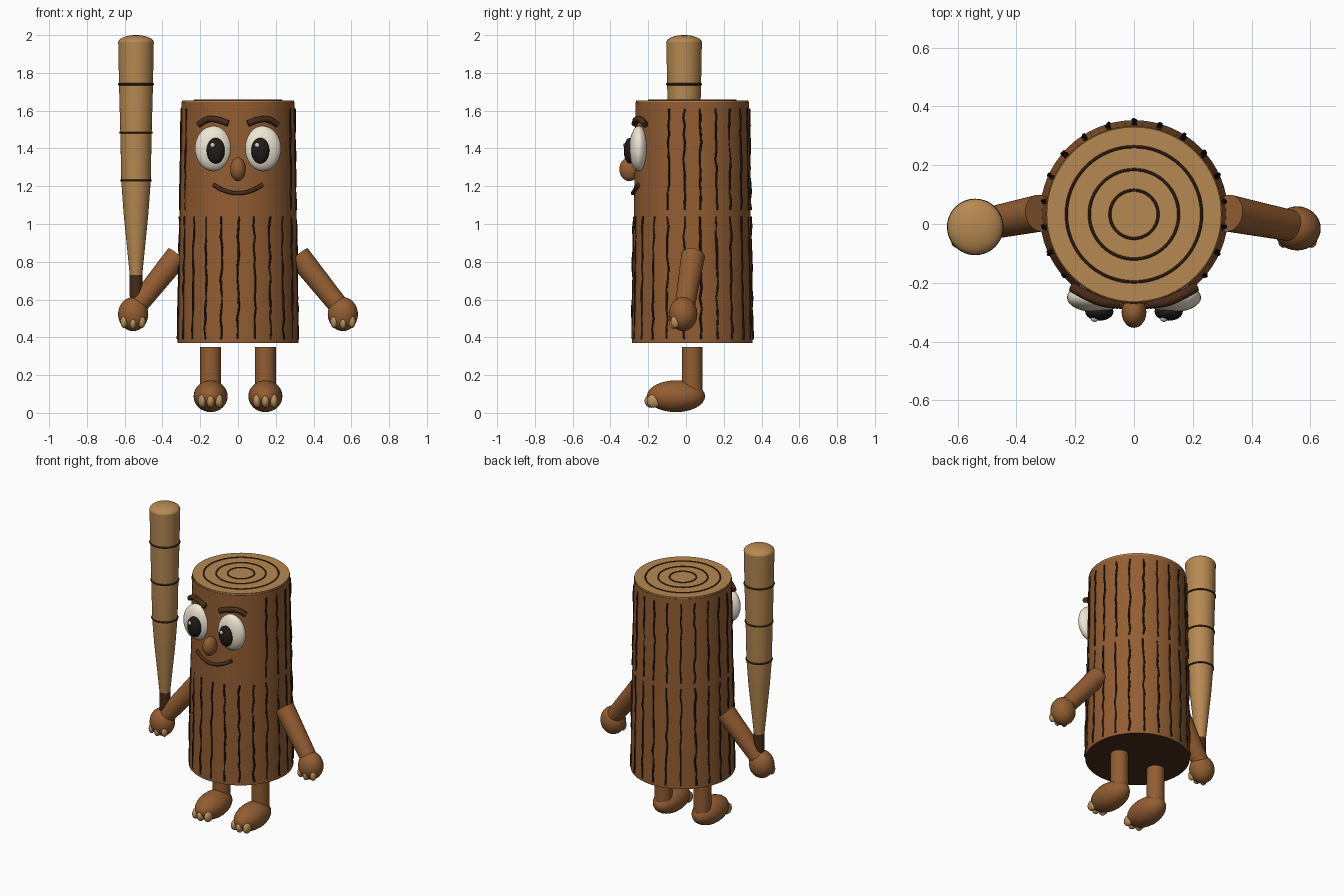
import bpy, math, random
from mathutils import Vector

if "Cube" in bpy.data.objects:
    bpy.data.objects.remove(bpy.data.objects["Cube"])

random.seed(4)
CY = 0.033                       # trunk axis in y


def mat(name, r, g, b):
    m = bpy.data.materials.new(name)
    m.diffuse_color = (r, g, b, 1)
    m.use_nodes = True
    m.node_tree.nodes["Principled BSDF"].inputs["Base Color"].default_value = m.diffuse_color
    return m


BARK = mat("bark", 0.29, 0.11, 0.032)
DARK = mat("dark_bark", 0.065, 0.024, 0.01)
CRACK = mat("crack", 0.025, 0.012, 0.007)
WOOD = mat("cut_wood", 0.47, 0.25, 0.085)
CLAW = mat("claw", 0.50, 0.28, 0.11)
WHITE = mat("eye_white", 0.85, 0.78, 0.65)
BLACK = mat("pupil_black", 0.015, 0.011, 0.009)
GLINT = mat("glint_white", 0.95, 0.95, 0.95)


def finish(name, m, smooth=True):
    o = bpy.context.object
    o.name = name
    o.data.materials.append(m)
    if smooth:
        bpy.ops.object.shade_smooth_by_angle(angle=math.radians(40))
    return o


def ball(name, loc, size, m, seg=32):
    bpy.ops.mesh.primitive_uv_sphere_add(segments=seg, ring_count=seg // 2, location=loc)
    bpy.context.object.scale = size
    bpy.ops.object.transform_apply(location=False, rotation=False)
    return finish(name, m)


def limb(name, a, b, r1, r2, m, seg=32):
    a, b = Vector(a), Vector(b)
    d = b - a
    bpy.ops.mesh.primitive_cone_add(vertices=seg, radius1=r1, radius2=r2,
                                    depth=d.length, location=(a + b) / 2)
    bpy.context.object.rotation_euler = d.to_track_quat('Z', 'Y').to_euler()
    return finish(name, m)


def ring(name, loc, r, t, m):
    bpy.ops.mesh.primitive_torus_add(location=loc, major_radius=r, minor_radius=t,
                                     major_segments=64, minor_segments=8)
    return finish(name, m)


def tubes(name, paths, r, m, kind='POLY', res=1):
    cu = bpy.data.curves.new(name, 'CURVE')
    cu.dimensions = '3D'
    cu.bevel_depth, cu.bevel_resolution, cu.use_fill_caps = r, res, True
    for pts in paths:
        s = cu.splines.new(kind)
        if kind == 'BEZIER':
            s.bezier_points.add(len(pts) - 1)
            for bp, p in zip(s.bezier_points, pts):
                bp.co = p
                bp.handle_left_type = bp.handle_right_type = 'AUTO'
        else:
            s.points.add(len(pts) - 1)
            for sp, p in zip(s.points, pts):
                sp.co = (*p, 1)
    o = bpy.data.objects.new(name, cu)
    bpy.context.collection.objects.link(o)
    bpy.ops.object.select_all(action='DESELECT')
    o.select_set(True)
    bpy.context.view_layer.objects.active = o
    bpy.ops.object.convert(target='MESH')
    return finish(name, m)


def trunk_r(z):
    return 0.32 - 0.02 * (z - 0.37) / 1.275


# trunk with a dark underside, pale cut top and growth rings
trunk = limb("trunk", (0, CY, 0.37), (0, CY, 1.645), 0.32, 0.30, BARK, 64)
trunk.data.materials.append(DARK)
for p in trunk.data.polygons:
    if p.normal.z < -0.9:
        p.material_index = 1
limb("cut_top", (0, CY, 1.64), (0, CY, 1.655), 0.297, 0.297, WOOD, 64)
for i, r in enumerate((0.23, 0.152, 0.082)):
    ring(f"growth_ring_{i}", (0, CY, 1.655), r, 0.005, DARK)

# bark cracks: full circle below, face left clear above
cracks = []
for k in range(22):
    spans = [(0.39, 1.04)]
    if 4 <= k <= 18:
        spans.append((1.075, 1.61))
    for z0, z1 in spans:
        pts = []
        for i in range(13):
            z = z0 + (z1 - z0) * i / 12
            a = 2 * math.pi * k / 22 + random.uniform(-0.018, 0.018)
            r = trunk_r(z) + random.uniform(-0.004, 0.003)
            pts.append((r * math.sin(a), CY - r * math.cos(a), z))
        cracks.append(pts)
tubes("bark_cracks", cracks, 0.006, CRACK)

# face
ball("nose", (0, -0.30, 1.29), (0.042, 0.053, 0.063), BARK)
mouth = []
for i in range(9):
    x = -0.13 + 0.26 * i / 8
    z = 1.163 + 0.045 * (x / 0.13) ** 2
    mouth.append((x, CY - math.sqrt(0.314 ** 2 - x * x), z))
tubes("mouth", [mouth], 0.011, DARK, 'BEZIER', 3)

for s, side in ((-1, "left"), (1, "right")):
    ball(f"eye_{side}", (s * 0.13, -0.25, 1.40), (0.098, 0.05, 0.119), WHITE)
    ball(f"pupil_{side}", (s * 0.118, -0.298, 1.388), (0.048, 0.031, 0.068), BLACK)
    ball(f"glint_{side}", (s * 0.118 - 0.016, -0.322, 1.417), (0.013, 0.011, 0.013), GLINT, 16)
    brow = [(0.21, -0.215, 1.526), (0.165, -0.24, 1.552),
            (0.115, -0.262, 1.553), (0.052, -0.272, 1.532)]
    tubes(f"brow_{side}", [[(s * x, y, z) for x, y, z in brow]], 0.017, DARK, 'BEZIER', 3)

    # arm, hand and three fingers
    limb(f"arm_{side}", (s * 0.32, 0.037, 0.832), (s * 0.555, -0.01, 0.54), 0.063, 0.052, BARK)
    ball(f"hand_{side}", (s * 0.555, -0.015, 0.523), (0.08, 0.075, 0.09), BARK)
    for i in (-1, 0, 1):
        ball(f"finger_{side}_{i + 1}", (s * 0.556 + i * 0.047, -0.065 + 0.008 * abs(i), 0.483 - 0.005 * (i == 0)),
             (0.019, 0.024, 0.034), CLAW, 16)

    # leg, foot and three toes
    limb(f"leg_{side}", (s * 0.145, CY, 0.12), (s * 0.145, CY, 0.35), 0.055, 0.055, BARK)
    ball(f"foot_{side}", (s * 0.145, -0.053, 0.088), (0.09, 0.154, 0.084), BARK)
    for i in (-1, 0, 1):
        ball(f"toe_{side}_{i + 1}", (s * 0.145 + i * 0.045, -0.183 + 0.012 * abs(i), 0.063),
             (0.022, 0.037, 0.036), CLAW, 16)

# club: turned profile, rounded end, grip and bands
BX, BY = -0.54, -0.01
prof = [(0.032, 0.72), (0.066, 1.06), (0.078, 1.23), (0.083, 1.48), (0.09, 1.74), (0.094, 1.96)]
n = 48
verts = [(BX + r * math.cos(2 * math.pi * j / n), BY + r * math.sin(2 * math.pi * j / n), z)
         for r, z in prof for j in range(n)]
faces = [(i * n + j, i * n + (j + 1) % n, (i + 1) * n + (j + 1) % n, (i + 1) * n + j)
         for i in range(len(prof) - 1) for j in range(n)]
faces += [tuple(reversed(range(n))), tuple(range((len(prof) - 1) * n, len(prof) * n))]
me = bpy.data.meshes.new("club")
me.from_pydata(verts, [], faces)
club = bpy.data.objects.new("club", me)
bpy.context.collection.objects.link(club)
bpy.ops.object.select_all(action='DESELECT')
club.select_set(True)
bpy.context.view_layer.objects.active = club
finish("club", WOOD)
ball("club_end", (BX, BY, 1.96), (0.095, 0.095, 0.04), WOOD)
limb("club_grip", (BX, BY, 0.48), (BX, BY, 0.73), 0.032, 0.034, DARK)
for i, (z, r) in enumerate(((1.23, 0.078), (1.485, 0.083), (1.74, 0.09))):
    ring(f"club_band_{i}", (BX, BY, z), r, 0.006, DARK)
